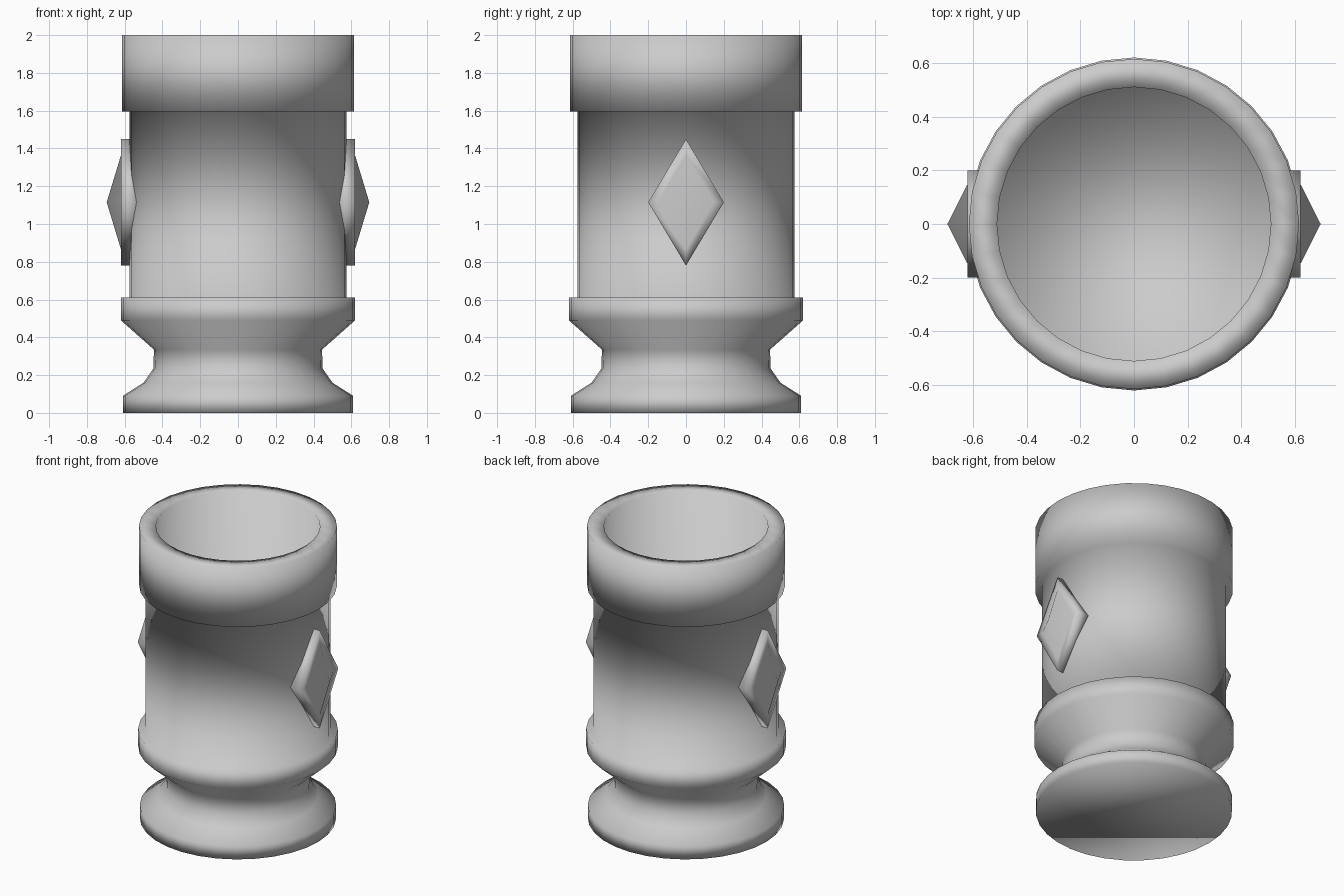
import bpy, bmesh
from math import sin, cos, pi

if "Cube" in bpy.data.objects:
    bpy.data.objects.remove(bpy.data.objects["Cube"])


def loft(name, rings):
    """Bridge successive rings of points and cap both ends."""
    bm = bmesh.new()
    loops = [[bm.verts.new(p) for p in ring] for ring in rings]
    for a, b in zip(loops, loops[1:]):
        n = max(len(a), len(b))
        for i in range(n):
            j = (i + 1) % n
            if len(b) == 1:
                bm.faces.new((a[i], a[j], b[0]))
            else:
                bm.faces.new((a[i], a[j], b[j], b[i]))
    bm.faces.new(loops[0][::-1])
    if len(loops[-1]) > 2:
        bm.faces.new(loops[-1])
    bmesh.ops.recalc_face_normals(bm, faces=bm.faces)
    for f in bm.faces:
        f.smooth = True
    mesh = bpy.data.meshes.new(name)
    bm.to_mesh(mesh)
    bm.free()
    obj = bpy.data.objects.new(name, mesh)
    bpy.context.collection.objects.link(obj)
    return obj


def circle(r, z, n=32):
    return [(r * cos(2 * pi * i / n), r * sin(2 * pi * i / n), z) for i in range(n)]


# Turned vessel: foot, waist, collar, body, rim band and hollow inside
profile = [(0.61, 0), (0.61, 0.09), (0.50, 0.16), (0.448, 0.235), (0.445, 0.335),
           (0.62, 0.49), (0.62, 0.61), (0.575, 0.61), (0.575, 1.595),
           (0.615, 1.595), (0.615, 2.0), (0.51, 2.0), (0.51, 0.65)]
loft("vessel", [circle(r, z) for r, z in profile])


# Diamond studs: rhombus plate with a smaller pyramid on its face
def rhombus(x, scale):
    w, h, zc = 0.2 * scale, 0.335 * scale, 1.115
    return [(x, -w, zc), (x, 0, zc - h), (x, w, zc), (x, 0, zc + h)]


for side, name in ((1, "right_diamond"), (-1, "left_diamond")):
    loft(name, [rhombus(side * 0.53, 1), rhombus(side * 0.62, 1),
                rhombus(side * 0.62, 0.74), [(side * 0.695, 0, 1.115)]])
